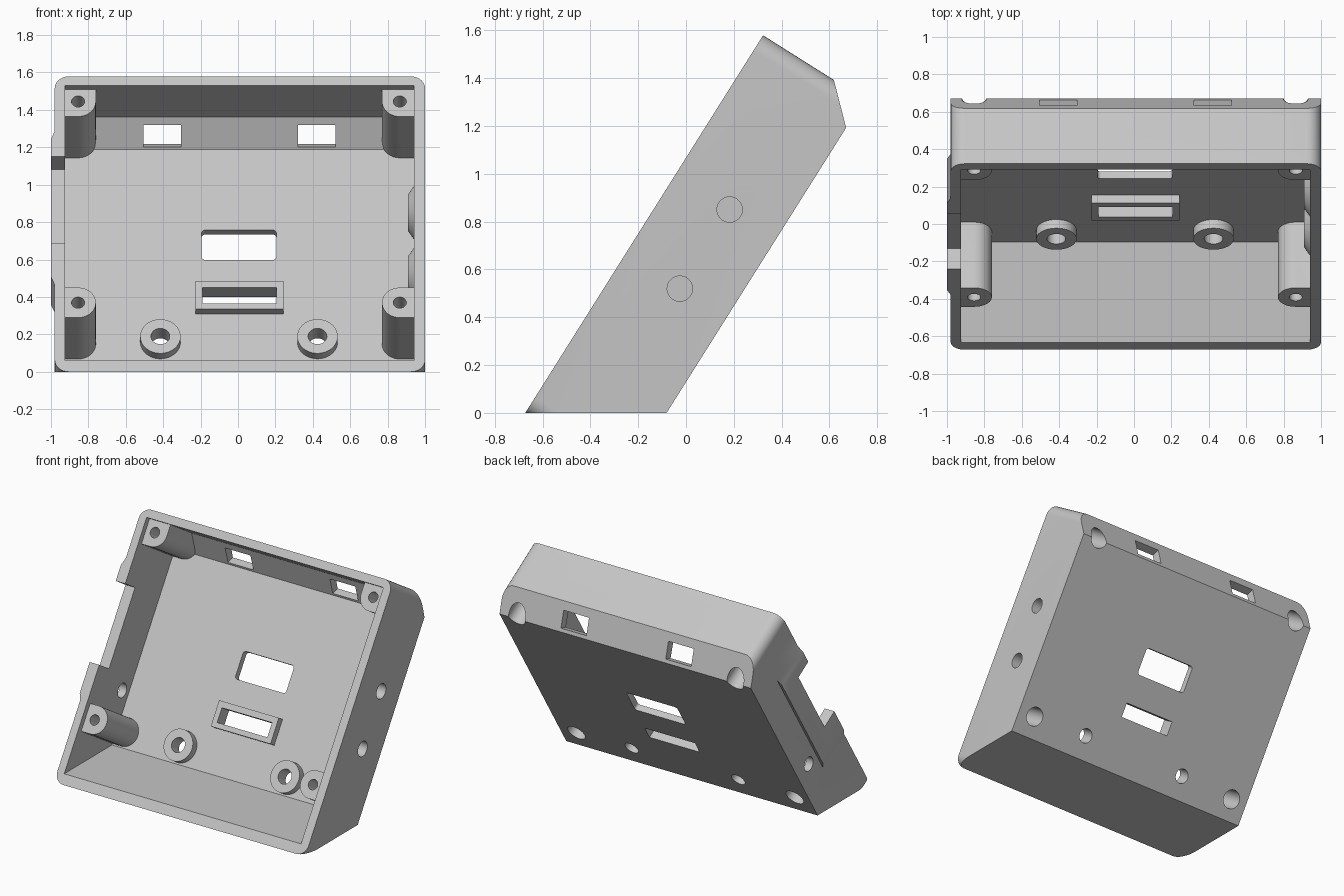
import bpy, bmesh, math
from mathutils import Matrix, Vector

if "Cube" in bpy.data.objects:
    bpy.data.objects.remove(bpy.data.objects["Cube"], do_unlink=True)

# One plain grey plastic
GREY = (0.56, 0.56, 0.56, 1)
plastic = bpy.data.materials.new("grey plastic")
plastic.use_nodes = True
plastic.diffuse_color = GREY
plastic.node_tree.nodes["Principled BSDF"].inputs["Base Color"].default_value = GREY

# The box is modelled lying flat: x across, y up the slope, z out of the
# open face. Depths are measured inward from the open face (z = -depth).
TILT = math.atan2(1.58, 0.995)
FLOOR, BACK = 0.455, 0.5


def make(name, bm):
    bmesh.ops.recalc_face_normals(bm, faces=bm.faces)
    mesh = bpy.data.meshes.new(name)
    bm.to_mesh(mesh)
    bm.free()
    mesh.materials.append(plastic)
    ob = bpy.data.objects.new(name, mesh)
    bpy.context.collection.objects.link(ob)
    return ob


def extrude(name, points, offset):
    bm = bmesh.new()
    face = bm.faces.new([bm.verts.new(p) for p in points])
    out = bmesh.ops.extrude_face_region(bm, geom=[face])
    verts = [v for v in out["geom"] if isinstance(v, bmesh.types.BMVert)]
    bmesh.ops.translate(bm, verts=verts, vec=offset)
    return make(name, bm)


def prism(name, outline, d0, d1):
    """Outline in x and y, extruded from depth d0 to depth d1."""
    return extrude(name, [(x, y, -d0) for x, y in outline], (0, 0, d0 - d1))


def side_prism(name, profile, x0, x1):
    """Profile of (y, depth) pairs, extruded across x."""
    return extrude(name, [(x0, y, -d) for y, d in profile], (x1 - x0, 0, 0))


def rounded(x0, x1, y0, y1, r, steps=8):
    pts = []
    corners = [(x1 - r, y1 - r), (x0 + r, y1 - r), (x0 + r, y0 + r), (x1 - r, y0 + r)]
    for i, (cx, cy) in enumerate(corners):
        for k in range(steps + 1):
            a = math.pi / 2 * (i + k / steps)
            pts.append((cx + r * math.cos(a), cy + r * math.sin(a)))
    return pts


def rect(x0, x1, y0, y1):
    return [(x0, y0), (x1, y0), (x1, y1), (x0, y1)]


def rod(name, start, end, r0, r1=None):
    """Round bar or cone between two points."""
    a, b = Vector(start), Vector(end)
    turn = (b - a).to_track_quat("Z", "Y").to_matrix().to_4x4()
    bm = bmesh.new()
    bmesh.ops.create_cone(bm, cap_ends=True, segments=40, radius1=r0,
                          radius2=r0 if r1 is None else r1, depth=(b - a).length,
                          matrix=Matrix.Translation((a + b) / 2) @ turn)
    return make(name, bm)


def bore(name, x, y, r, d0, d1):
    return rod(name, (x, y, -d0), (x, y, -d1), r)


def boolean(target, operation, *tools):
    for tool in tools:
        mod = target.modifiers.new("cut", "BOOLEAN")
        mod.operation = operation
        mod.solver = "EXACT"
        mod.object = tool
        bpy.context.view_layer.objects.active = target
        bpy.ops.object.modifier_apply(modifier=mod.name)
        bpy.data.objects.remove(tool, do_unlink=True)


# Outer block: rounded corners, clip pad on one side, trimmed by the side profile
box = prism("enclosure", rounded(-0.98, 1.0, 0, 1.866, 0.075), -0.05, 0.6)
pad = prism("clip_pad", [(-0.95, 0.55), (-0.98, 0.55), (-1, 0.6), (-1, 1.47),
                         (-0.98, 1.52), (-0.95, 1.52)], -0.04, 0.28)
boolean(box, "UNION", pad)
outer = [(0, 0), (0.315, BACK), (1.724, BACK), (1.866, 0.35), (1.866, 0)]
trim = side_prism("outer_profile", outer, -1.2, 1.2)
boolean(box, "INTERSECT", trim)

# Cavity, with the inner fittings left standing as solid
inner = [(0.008, -0.1), (0.3575, FLOOR), (1.69, FLOOR), (1.81, 0.32), (1.81, -0.1)]
cavity = side_prism("cavity", inner, -0.925, 0.94)

POSTS = [(x, y) for x in (-0.855, 0.865) for y in (0.462, 1.733)]
for x, y in POSTS:
    side = -1 if x < 0 else 1
    post = bore("post", x, y, 0.095, 0.04, 0.7)
    x0, x1 = sorted((x, x + side * 0.25))
    web = prism("post_web", rect(x0, x1, y - 0.095, y + 0.095), 0.04, 0.7)
    boolean(cavity, "DIFFERENCE", post, web)
    if y > 1:
        x0, x1 = sorted((x - side * 0.095, x + side * 0.25))
        corner = prism("post_corner", rect(x0, x1, y, y + 0.25), 0.04, 0.7)
        boolean(cavity, "DIFFERENCE", corner)

STANDOFFS = [(-0.415, 0.476), (0.425, 0.476)]
for x, y in STANDOFFS:
    boolean(cavity, "DIFFERENCE", bore("standoff", x, y, 0.108, 0.4, 0.6))

frame = prism("slot_frame", rect(-0.227, 0.243, 0.652, 0.829), 0.405, 0.6)
boolean(cavity, "DIFFERENCE", frame)

SIDE_HOLES = [(1.175, 0.27), (0.784, 0.27)]
for y, d in SIDE_HOLES:
    collar = rod("side_collar", (0.91, y, -d), (0.96, y, -d), 0.1, 0.17)
    boolean(cavity, "DIFFERENCE", collar)

boolean(box, "DIFFERENCE", cavity)

# Screw holes with counterbores from the back
for x, y in POSTS:
    boolean(box, "DIFFERENCE",
            bore("screw_hole", x, y, 0.035, -0.1, 0.7),
            bore("counterbore", x, y, 0.065, 0.2, 0.7))
for x, y in STANDOFFS:
    boolean(box, "DIFFERENCE", bore("standoff_hole", x, y, 0.05, 0.2, 0.7))

# Side wall holes
for y, d in SIDE_HOLES:
    boolean(box, "DIFFERENCE", rod("side_hole", (0.8, y, -d), (1.2, y, -d), 0.053))
boolean(box, "DIFFERENCE", rod("cable_hole", (-0.8, 0.71, -0.37), (-1.2, 0.71, -0.37), 0.05))

# Openings in the back panel
window = prism("back_window", rounded(-0.195, 0.205, 0.993, 1.182, 0.02), 0.3, 0.7)
slot = prism("back_slot", rect(-0.19, 0.205, 0.687, 0.787), 0.3, 0.7)
boolean(box, "DIFFERENCE", window, slot)

# Two openings through the sloped top edge, square to that face
a, b = Vector((1.724, BACK)), Vector((1.866, 0.35))
along = (b - a).normalized()
normal = Vector((-along.y, along.x))
for x in (-0.505, 0.32):
    low, high = a + along * 0.025, a + along * 0.145
    profile = [low - normal * 0.1, high - normal * 0.1,
               high + normal * 0.1, low + normal * 0.1]
    boolean(box, "DIFFERENCE", side_prism("top_opening", profile, x, x + 0.2))

# Notch in the rim between the two clip ridges
notch = prism("rim_notch", rect(-1.1, -0.9, 0.81, 1.36), -0.1, 0.13)
boolean(box, "DIFFERENCE", notch)

# Stand the box on its bottom face
box.data.transform(Matrix.Translation((0, -0.672, 0)) @ Matrix.Rotation(TILT, 4, "X"))
bpy.ops.object.select_all(action="DESELECT")
box.select_set(True)
bpy.context.view_layer.objects.active = box
bpy.ops.object.shade_smooth_by_angle(angle=math.radians(30))
